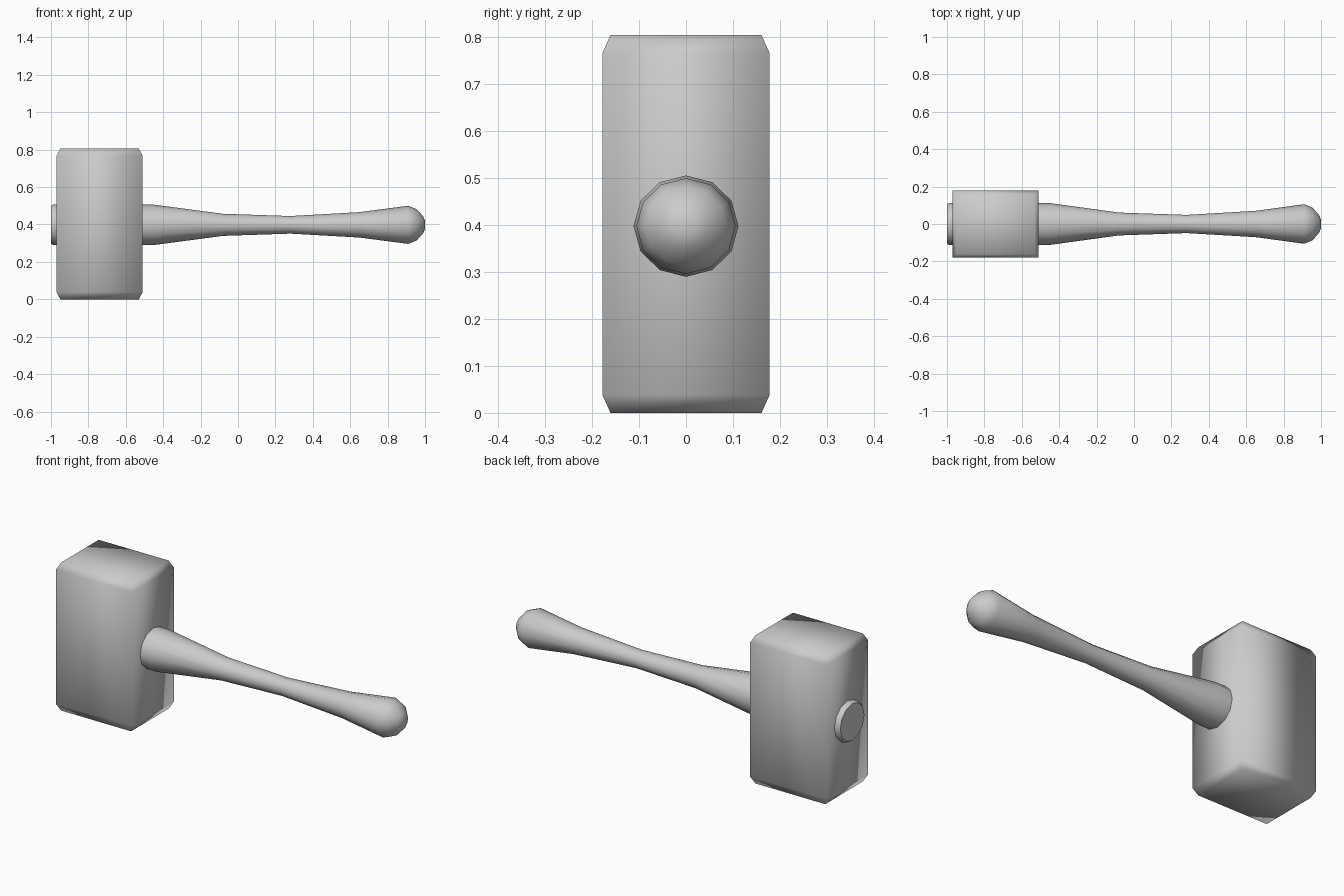
import bpy
import bmesh
from math import sin, cos, pi, radians

if "Cube" in bpy.data.objects:
    bpy.data.objects.remove(bpy.data.objects["Cube"])

AXIS_Z = 0.398   # height of the handle axis


def loft(name, rings, angle):
    """Skin a list of equal-length rings, cap both ends and shade smooth."""
    bm = bmesh.new()
    loops = [[bm.verts.new(p) for p in ring] for ring in rings]
    n = len(loops[0])
    for a, b in zip(loops, loops[1:]):
        for i in range(n):
            j = (i + 1) % n
            bm.faces.new((a[i], a[j], b[j], b[i]))
    bm.faces.new(loops[0])
    bm.faces.new(loops[-1])
    bmesh.ops.recalc_face_normals(bm, faces=bm.faces)
    mesh = bpy.data.meshes.new(name)
    bm.to_mesh(mesh)
    bm.free()
    ob = bpy.data.objects.new(name, mesh)
    bpy.context.collection.objects.link(ob)
    bpy.ops.object.select_all(action='DESELECT')
    ob.select_set(True)
    bpy.context.view_layer.objects.active = ob
    if angle is None:
        bpy.ops.object.shade_smooth()
    else:
        bpy.ops.object.shade_smooth_by_angle(angle=radians(angle))
    return ob


def box_ring(z, hx, hy, cx=-0.74):
    return [(cx + sx * hx, sy * hy, z)
            for sx, sy in ((-1, -1), (1, -1), (1, 1), (-1, 1))]


def round_ring(x, r, sides=12):
    return [(x, 1.035 * r * cos(2 * pi * i / sides),
             AXIS_Z + r * sin(2 * pi * i / sides)) for i in range(sides)]


# Mallet head: block with chamfered striking faces, softly shaded all over
loft("mallet_head", [
    box_ring(0.0, 0.21, 0.161),
    box_ring(0.038, 0.23, 0.178),
    box_ring(0.767, 0.23, 0.178),
    box_ring(0.805, 0.21, 0.161),
], None)

# Handle: waisted grip running through the head, flat stub and domed end
profile = [(-1.0, 0.1), (-0.99, 0.108), (-0.45, 0.108), (-0.08, 0.059),
           (0.28, 0.047), (0.65, 0.068), (0.91, 0.102), (0.955, 0.084),
           (0.99, 0.045), (1.0, 0.022)]
loft("handle", [round_ring(x, r) for x, r in profile], 42)
